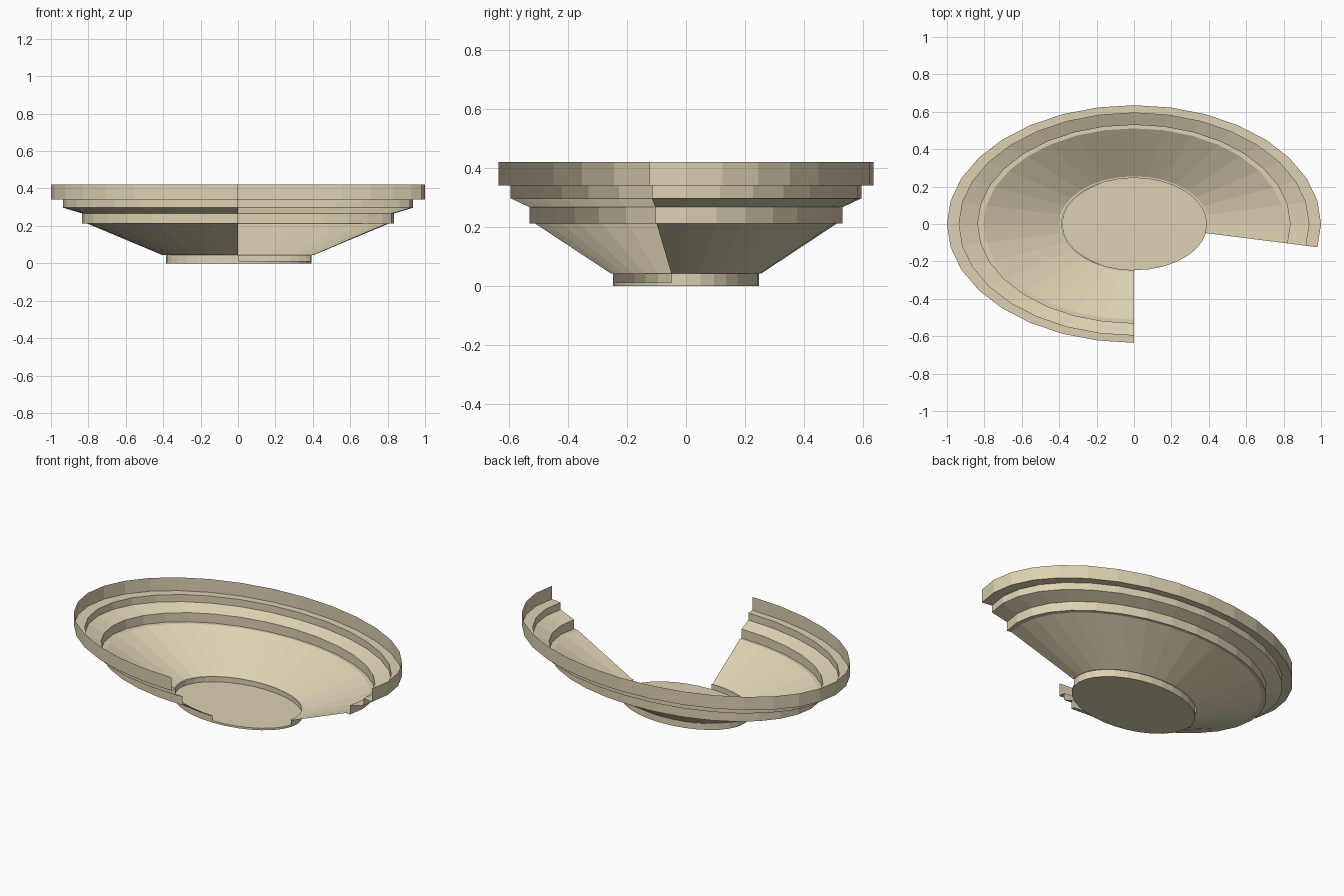
import bpy, bmesh, math

if "Cube" in bpy.data.objects:
    bpy.data.objects.remove(bpy.data.objects["Cube"])

RATIO = 0.635          # ellipse depth / width
SEG = 32               # sides of the full ellipse
STEP = 2 * math.pi / SEG

mat = bpy.data.materials.new("sandstone")
mat.diffuse_color = (0.72, 0.64, 0.45, 1)
mat.use_nodes = True
mat.node_tree.nodes["Principled BSDF"].inputs["Base Color"].default_value = mat.diffuse_color


def point(r, z, i, dx=0.0):
    a = i * STEP
    return (r * math.cos(a) + dx, r * RATIO * math.sin(a), z)


def finish(name, bm):
    mesh = bpy.data.meshes.new(name)
    bm.to_mesh(mesh)
    bm.free()
    mesh.materials.append(mat)
    obj = bpy.data.objects.new(name, mesh)
    bpy.context.collection.objects.link(obj)
    return obj


def swept_sheet(name, profile, first, last, dx=0.0):
    """Sweep an (r, z) profile along part of the ellipse as a thin sheet."""
    bm = bmesh.new()
    rows = [[bm.verts.new(point(r, z, i, dx)) for r, z in profile]
            for i in range(first, last + 1)]
    for a, b in zip(rows, rows[1:]):
        for k in range(len(profile) - 1):
            bm.faces.new((a[k], b[k], b[k + 1], a[k + 1]))
    return finish(name, bm)


# Open sector runs from -90 to -11.25 degrees
FIRST, LAST = -1, 24

# Stepped seating bowl, from the foot up to the rim
swept_sheet("stepped_bowl", [
    (0.388, 0.043), (0.402, 0.043), (0.805, 0.212), (0.835, 0.212),
    (0.835, 0.267), (0.935, 0.297), (0.935, 0.34), (1.0, 0.34), (1.0, 0.42),
], FIRST, LAST)

# Low wall around the floor
swept_sheet("floor_wall", [(0.39, 0.0), (0.39, 0.043)], FIRST, LAST, 0.004)

# Thin elliptical floor slab
bm = bmesh.new()
low = [bm.verts.new(point(0.389, 0.0, i, 0.004)) for i in range(SEG)]
top = [bm.verts.new(point(0.389, 0.012, i, 0.004)) for i in range(SEG)]
bm.faces.new(low[::-1])
bm.faces.new(top)
for i in range(SEG):
    j = (i + 1) % SEG
    bm.faces.new((low[i], low[j], top[j], top[i]))
finish("floor_slab", bm)
